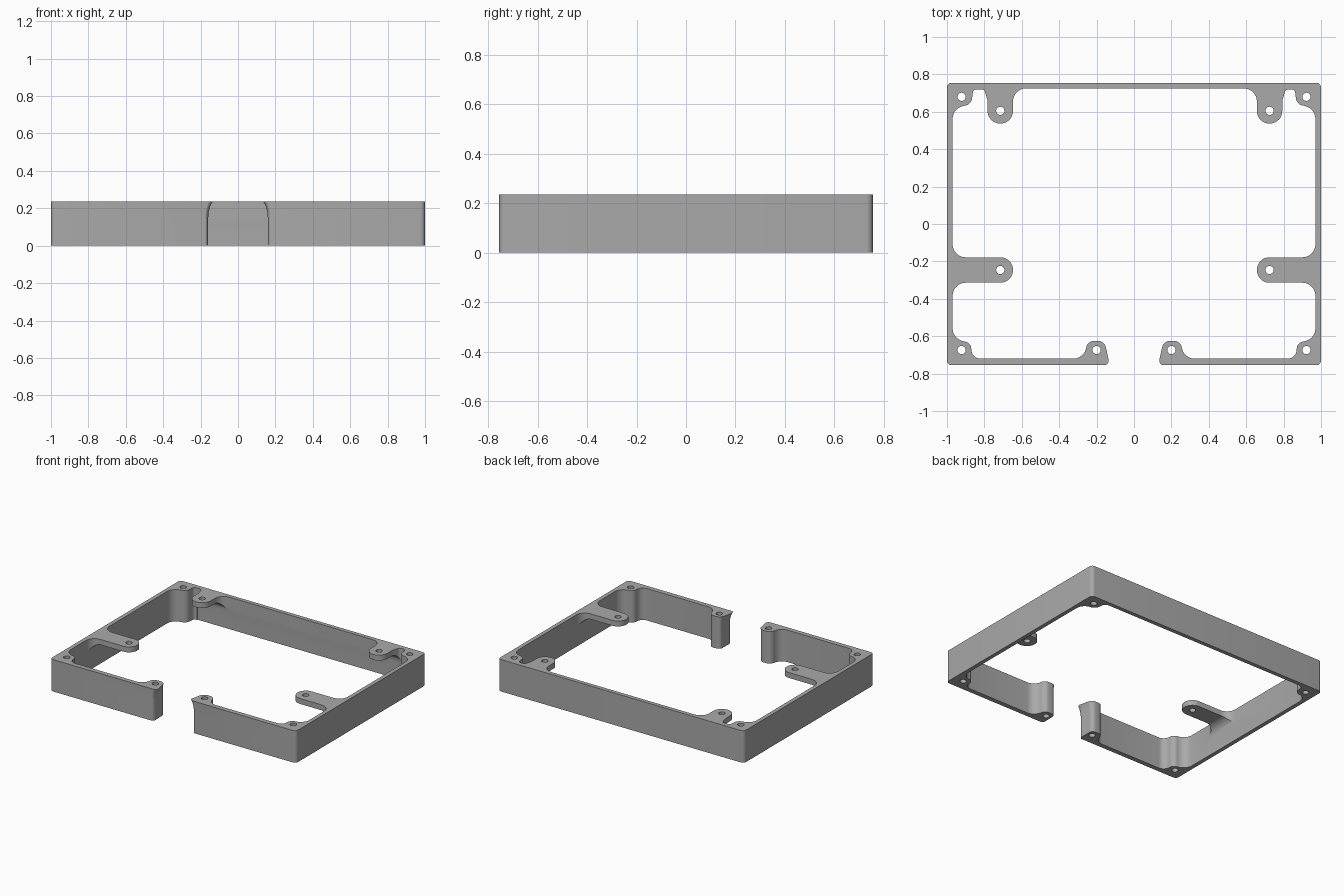
import bpy, bmesh
from math import sin, cos, pi, tan, sqrt
from mathutils import Vector, Matrix

HEIGHT, SLAB, COVE = 0.235, 0.195, 0.07
WALL_X, WALL_Y = 0.97, 0.725
TAB_HALF, SIDE_TAB_Y, BACK_TAB_Y = 0.068, -0.246, 0.605
TAB_X = {1: 0.725, -1: 0.715}          # tab centres on each side

if "Cube" in bpy.data.objects:
    bpy.data.objects.remove(bpy.data.objects["Cube"], do_unlink=True)

grey = bpy.data.materials.new("plain grey")
grey.use_nodes = True
colour = (0.4, 0.4, 0.4, 1)
grey.diffuse_color = colour
grey.node_tree.nodes["Principled BSDF"].inputs["Base Color"].default_value = colour


def rounded(corners, steps=8):
    """Replace every (x, y, radius) corner by a tangent arc."""
    out = []
    for i, (x, y, r) in enumerate(corners):
        p = Vector((x, y))
        a = (Vector(corners[i - 1][:2]) - p).normalized()
        b = (Vector(corners[(i + 1) % len(corners)][:2]) - p).normalized()
        half = a.angle(b) / 2
        centre = p + (a + b).normalized() * r / sin(half)
        start = p + a * r / tan(half) - centre
        end = p + b * r / tan(half) - centre
        sweep = pi - 2 * half
        for k in range(steps + 1):
            t = k / steps
            out.append(centre + (start * sin((1 - t) * sweep) + end * sin(t * sweep)) / sin(sweep))
    return out


def loft(bm, rings):
    """Join equal rings of points into a closed solid."""
    rows = [[bm.verts.new(p) for p in ring] for ring in rings]
    n = len(rows[0])
    for low, high in zip(rows, rows[1:]):
        for i in range(n):
            j = (i + 1) % n
            bm.faces.new((low[i], low[j], high[j], high[i]))
    bm.faces.new(rows[0][::-1])
    bm.faces.new(rows[-1])


def finish(bm, name):
    bmesh.ops.recalc_face_normals(bm, faces=bm.faces)
    mesh = bpy.data.meshes.new(name)
    bm.to_mesh(mesh)
    bm.free()
    obj = bpy.data.objects.new(name, mesh)
    bpy.context.collection.objects.link(obj)
    mesh.materials.append(grey)
    return obj


def half_outline(tab_x):
    """Corners of one half, from the back inner wall round to the outer back corner."""
    a, b = tab_x - TAB_HALF, tab_x + TAB_HALF
    back, tip = WALL_Y, BACK_TAB_Y - TAB_HALF
    y0, y1 = SIDE_TAB_Y + TAB_HALF, SIDE_TAB_Y - TAB_HALF
    return [
        # back tab and notch
        (a, back, 0.07), (a, tip, 0.067), (b, tip, 0.067),
        (b, 0.66, 0.03), (b + 0.018, 0.72, 0.02), (0.86, 0.72, 0.02),
        # back corner boss
        (0.87, 0.632, 0.045), (WALL_X, 0.632, 0.07),
        # side tab
        (WALL_X, y0, 0.07), (a, y0, 0.067), (a, y1, 0.067), (WALL_X, y1, 0.07),
        # front corner boss
        (WALL_X, -0.628, 0.07), (0.87, -0.628, 0.04), (0.87, -0.72, 0.05),
        # boss and wall end beside the opening
        (0.265, -0.72, 0.07), (0.25, -0.625, 0.042), (0.158, -0.625, 0.042),
        (0.129, -0.755, 0.025),
        # outer corners
        (1, -0.755, 0.025), (1, 0.755, 0.025)]


def clamp(v):
    return max(0, min(1, v))


def ring_at(outline, z):
    """Outline at one height; the opening's ends flare out towards the top."""
    rise = max(0, z - 0.15)
    inset = 0.024 * (1 - (0.1 - sqrt(0.01 - rise * rise)) / 0.0473)
    ring = []
    for p in outline:
        weight = clamp((0.2 - abs(p.x)) / 0.06) * clamp((-0.62 - p.y) / 0.07)
        side = 1 if p.x > 0 else -1
        ring.append((p.x + side * inset * weight, p.y, z))
    return ring


# Frame: open ring of walls, bosses and tabs
right = half_outline(TAB_X[1])
left = [(-x, y, r) for x, y, r in reversed(half_outline(TAB_X[-1]))]
outline = rounded(right + left)
levels = [0] + [0.15 + (HEIGHT - 0.15) * k / 6 for k in range(7)]
bm = bmesh.new()
loft(bm, [ring_at(outline, z) for z in levels])
frame = finish(bm, "mounting_frame")

# Undercuts: leave each tab as a thin slab coved into its wall
cove = [(-0.0003, -0.1)]
for k in range(13):
    t = k / 12 * pi / 2
    cove.append((COVE * (1 - cos(t)) - 0.0003, SLAB - COVE + COVE * sin(t)))
cove += [(0.4, SLAB), (0.4, -0.1)]
bm = bmesh.new()
for s in (1, -1):
    loft(bm, [[(s * (WALL_X - d), SIDE_TAB_Y + w, z) for d, z in cove] for w in (-0.2, 0.2)])
    loft(bm, [[(s * x, WALL_Y - d, z) for d, z in cove] for x in (0.5, 0.838)])
undercuts = finish(bm, "tab_undercuts")

# Screw holes through bosses and tabs
bm = bmesh.new()
for s in (1, -1):
    for x, y in ((0.922, 0.68), (0.922, -0.674), (0.2, -0.674),
                 (TAB_X[s], BACK_TAB_Y), (TAB_X[s], SIDE_TAB_Y)):
        bmesh.ops.create_cone(bm, cap_ends=True, segments=24, radius1=0.022, radius2=0.022,
                              depth=1, matrix=Matrix.Translation((s * x, y, 0.1)))
holes = finish(bm, "screw_holes")

bpy.ops.object.select_all(action='DESELECT')
frame.select_set(True)
bpy.context.view_layer.objects.active = frame
for cutter in (undercuts, holes):
    cutter.hide_render = True
    mod = frame.modifiers.new(cutter.name, 'BOOLEAN')
    mod.operation, mod.solver, mod.object = 'DIFFERENCE', 'EXACT', cutter
    bpy.ops.object.modifier_apply(modifier=mod.name)
    bpy.data.objects.remove(cutter, do_unlink=True)

bpy.ops.object.shade_smooth_by_angle(angle=pi / 6)
